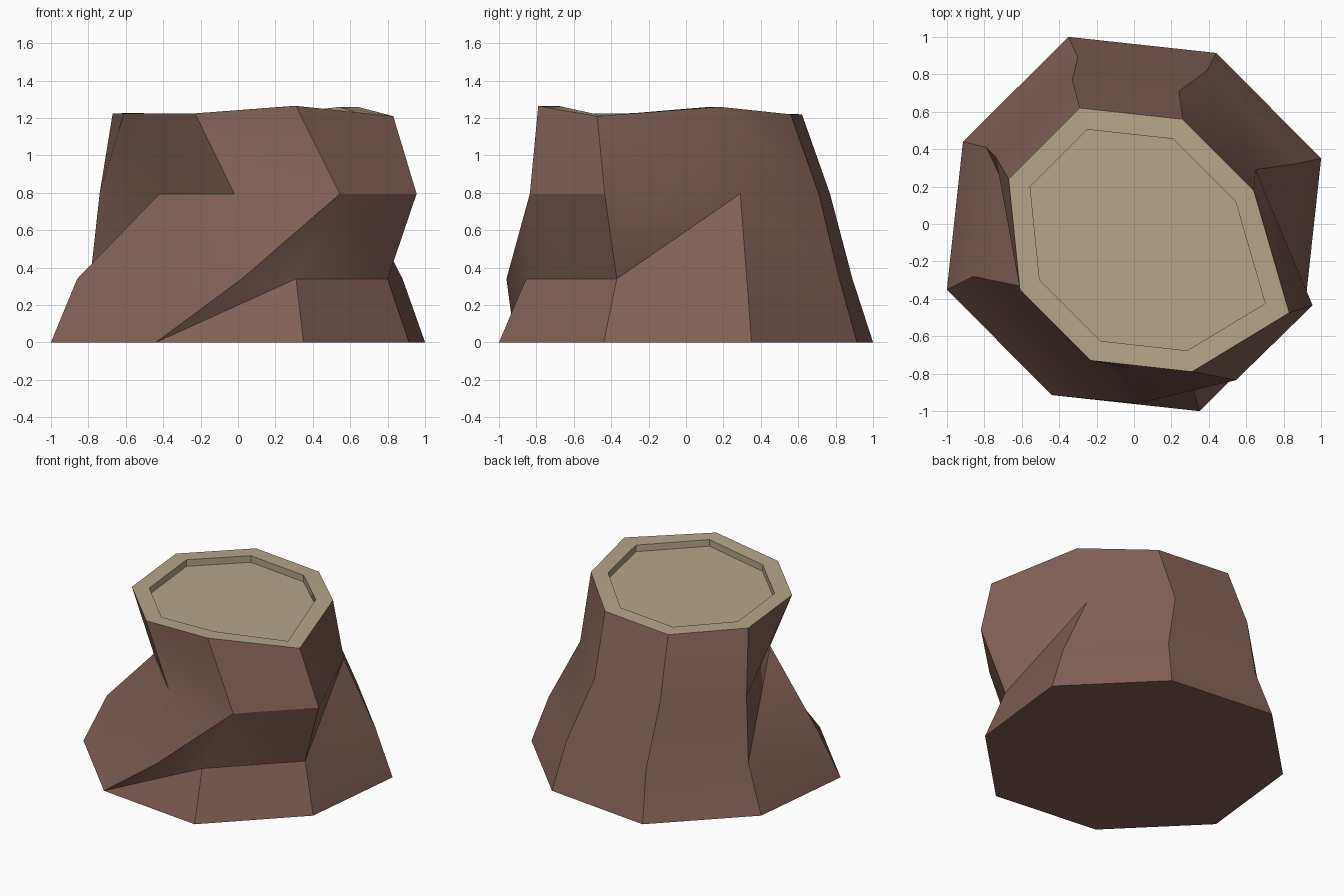
import bpy
import bmesh
import math

default_cube = bpy.data.objects.get("Cube")
if default_cube:
    bpy.data.objects.remove(default_cube, do_unlink=True)

SIDES = 8
BARK, CUT_WOOD = range(2)


def make_material(name, color):
    material = bpy.data.materials.new(name)
    material.use_nodes = True
    material.diffuse_color = color
    material.node_tree.nodes["Principled BSDF"].inputs["Base Color"].default_value = color
    return material


def base_ring():
    """Octagon on the ground, turned a little, with every other corner drawn in."""
    for i in range(SIDES):
        angle = math.radians(109.3 - i * 45)
        radius = 1.015 if i % 2 else 1.06
        yield radius * math.cos(angle), radius * math.sin(angle), 0


def level(points, height):
    return [(x, y, height) for x, y in points]


# Gnarled trunk: each ring starts at the back and runs clockwise from above
root_ring = level([(-.30, .89), (.39, .82), (.88, .325), (.80, -.37),
                   (.31, -.855), (.02, -.96), (-.86, -.28), (-.79, .41)], .34)
waist_ring = level([(-.33, .77), (.24, .71), (.65, .29), (.955, -.435),
                    (.545, -.835), (-.02, -.77), (-.42, -.37), (-.74, .36)], .795)
rim_ring = [(-.29, .62, 1.22), (.26, .56, 1.22), (.64, .18, 1.26), (.83, -.475, 1.21),
            (.31, -.79, 1.265), (-.23, -.73, 1.225), (-.61, -.35, 1.225), (-.67, .24, 1.225)]

bm = bmesh.new()
base, root, waist, rim = rings = [
    [bm.verts.new(point) for point in ring]
    for ring in (base_ring(), root_ring, waist_ring, rim_ring)]

# Bark sides
for lower, upper in zip(rings, rings[1:]):
    for i in range(SIDES):
        j = (i + 1) % SIDES
        bm.faces.new((lower[i], upper[i], upper[j], lower[j]))

# Fold the most twisted bark faces along their valleys and ridges
folds = [(waist[7], rim[6]), (root[7], waist[6]), (root[3], waist[2]),
         (base[5], root[4]), (root[5], waist[4])]
for start, end in folds:
    shared = next(f for f in start.link_faces if end in f.verts)
    bmesh.utils.face_split(shared, start, end)

# Underside and cut top
bm.faces.new(base)
top = bm.faces.new(rim)
bmesh.ops.recalc_face_normals(bm, faces=bm.faces[:])

# Raised rim around a sunken cut surface
top.material_index = CUT_WOOD
border = bmesh.ops.inset_region(bm, faces=[top], thickness=.11, use_even_offset=True)
for face in border["faces"]:
    face.material_index = CUT_WOOD
sunken = bmesh.ops.extrude_discrete_faces(bm, faces=[top])["faces"][0]
bmesh.ops.translate(bm, verts=sunken.verts[:], vec=(0, 0, -.048))
for edge in sunken.edges:
    for face in edge.link_faces:
        face.material_index = CUT_WOOD

mesh = bpy.data.meshes.new("tree_stump")
bm.to_mesh(mesh)
bm.free()
mesh.materials.append(make_material("brown bark", (.225, .117, .093, 1)))
mesh.materials.append(make_material("pale cut wood", (.46, .38, .245, 1)))

stump = bpy.data.objects.new("tree_stump", mesh)
bpy.context.collection.objects.link(stump)
bpy.ops.object.select_all(action="DESELECT")
stump.select_set(True)
bpy.context.view_layer.objects.active = stump
bpy.ops.object.shade_smooth_by_angle(angle=math.radians(32))
